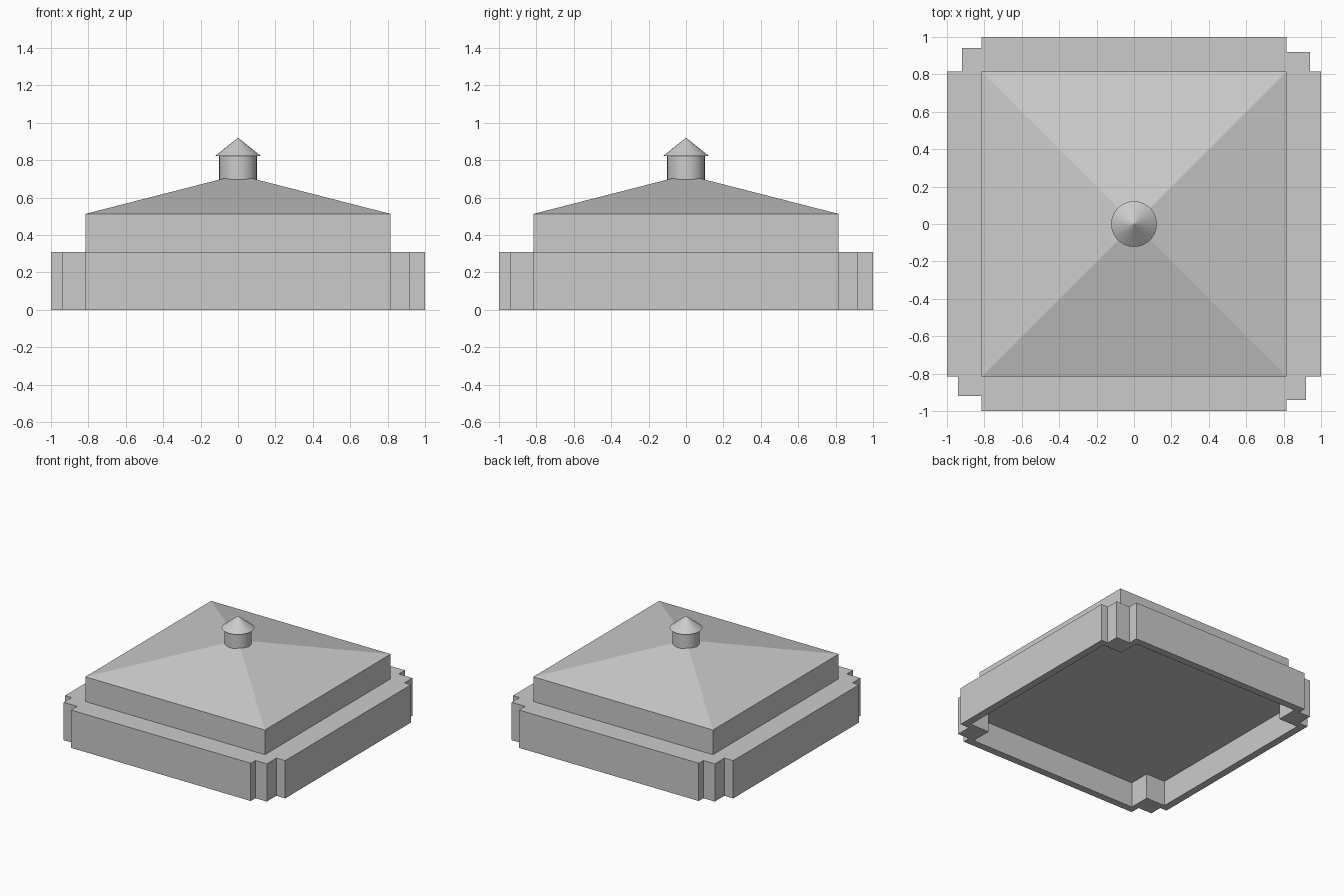
import bpy, bmesh, math

cube = bpy.data.objects.get("Cube")
if cube:
    bpy.data.objects.remove(cube, do_unlink=True)

grey = bpy.data.materials.new("light_grey")
grey.use_nodes = True
COLOUR = (0.6, 0.6, 0.6, 1)
grey.diffuse_color = COLOUR
grey.node_tree.nodes["Principled BSDF"].inputs["Base Color"].default_value = COLOUR

BASE_TOP, EAVES, APEX = 0.31, 0.513, 0.722
ARM, HALF = 1.0, 0.816
CEILING, INNER_ARM, INNER_NOTCH = 0.207, 0.94, 0.768


def finish(name, bm, smooth=False):
    bmesh.ops.recalc_face_normals(bm, faces=bm.faces)
    mesh = bpy.data.meshes.new(name)
    bm.to_mesh(mesh)
    bm.free()
    mesh.materials.append(grey)
    obj = bpy.data.objects.new(name, mesh)
    bpy.context.collection.objects.link(obj)
    if smooth:
        bpy.ops.object.select_all(action='DESELECT')
        obj.select_set(True)
        bpy.context.view_layer.objects.active = obj
        bpy.ops.object.shade_smooth_by_angle(angle=math.radians(30))


def four_turns(corner):
    """Repeat a corner path around the four quarter turns."""
    points = []
    for _ in range(4):
        points += corner
        corner = [(-y, x) for x, y in corner]
    return points


def wall(bm, outline, top):
    """Closed wall with a cap at its top; returns the open bottom edges."""
    low = [bm.verts.new((x, y, 0)) for x, y in outline]
    high = [bm.verts.new((x, y, top)) for x, y in outline]
    n = len(outline)
    for i in range(n):
        j = (i + 1) % n
        bm.faces.new((low[i], low[j], high[j], high[i]))
    bm.faces.new(high)
    return [bm.edges.get((low[i], low[(i + 1) % n])) for i in range(n)]


# Stepped base, hollow underneath
bm = bmesh.new()
outer = four_turns([(ARM, HALF), (0.94, HALF), (0.94, 0.92), (HALF, 0.92), (HALF, ARM)])
inner = four_turns([(INNER_ARM, INNER_NOTCH), (INNER_NOTCH, INNER_NOTCH),
                    (INNER_NOTCH, INNER_ARM)])
rim = wall(bm, outer, BASE_TOP) + wall(bm, inner, CEILING)
bmesh.ops.triangle_fill(bm, edges=rim, use_beauty=True, normal=(0, 0, -1))
bmesh.ops.dissolve_limit(bm, angle_limit=0.01, verts=bm.verts, edges=bm.edges)
finish("stepped_base", bm)

# Upper storey
bm = bmesh.new()
bmesh.ops.create_cube(bm, size=1)
for v in bm.verts:
    v.co = (v.co.x * 2 * HALF, v.co.y * 2 * HALF, BASE_TOP if v.co.z < 0 else EAVES)
bmesh.ops.delete(bm, geom=[f for f in bm.faces if abs(f.normal.z) > 0.5], context='FACES_ONLY')
finish("upper_walls", bm)

# Pyramid roof
bm = bmesh.new()
eaves = [bm.verts.new((x, y, EAVES)) for x, y in four_turns([(HALF, HALF)])]
apex = bm.verts.new((0, 0, APEX))
for i in range(4):
    bm.faces.new((eaves[i], eaves[(i + 1) % 4], apex))
bm.faces.new(eaves[::-1])
finish("pyramid_roof", bm)


# Round vent and its conical cap
def round_part(name, r_low, r_high, z_low, z_high):
    bm = bmesh.new()
    bmesh.ops.create_cone(bm, cap_ends=True, segments=32, radius1=r_low,
                          radius2=r_high, depth=z_high - z_low)
    bmesh.ops.translate(bm, verts=bm.verts, vec=(0, 0, (z_low + z_high) / 2))
    finish(name, bm, smooth=True)


round_part("roof_vent", 0.101, 0.101, 0.67, 0.823)
round_part("vent_cap", 0.122, 0.001, 0.823, 0.92)
